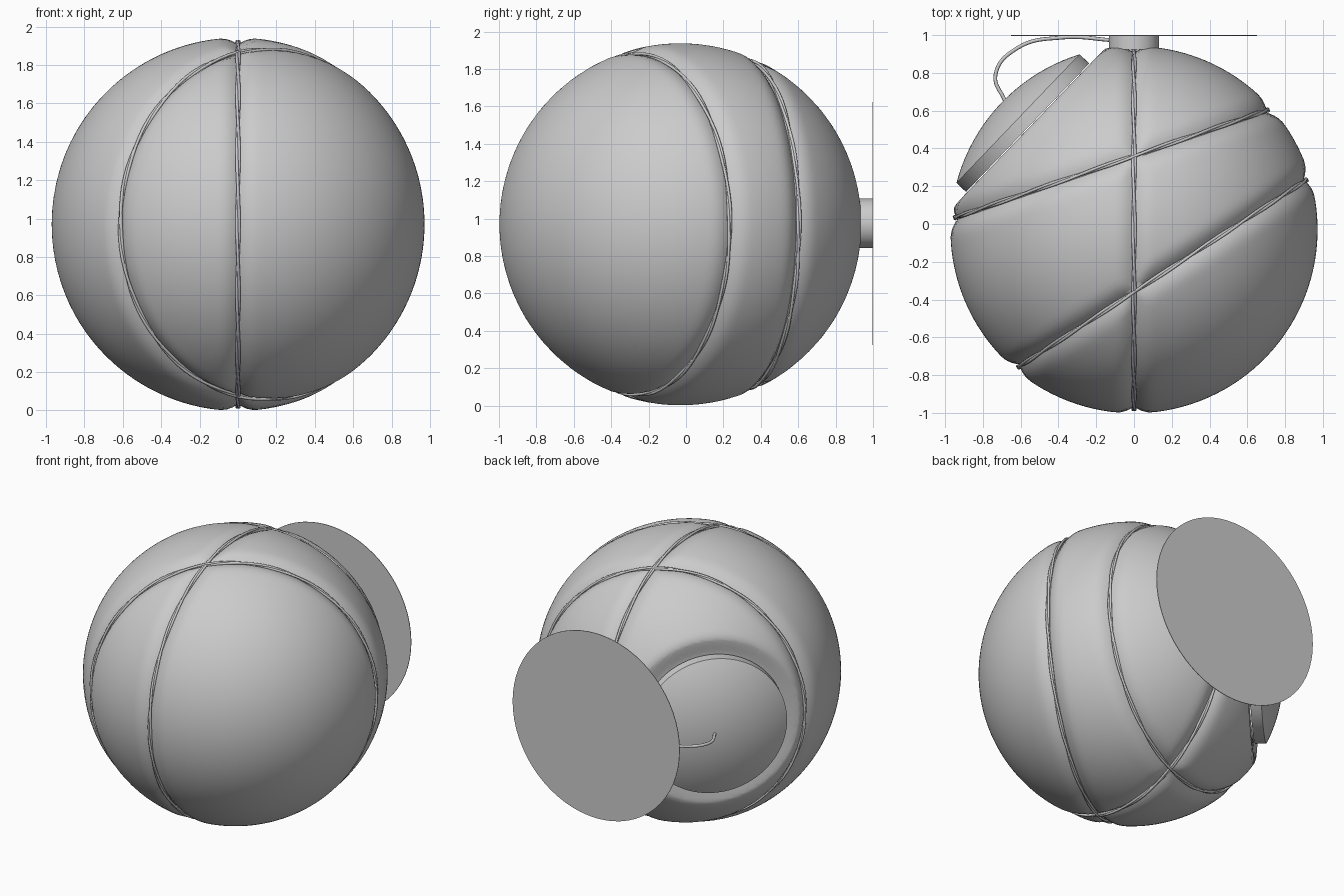
import bpy, bmesh, math
from mathutils import Vector

if "Cube" in bpy.data.objects:
    bpy.data.objects.remove(bpy.data.objects["Cube"])

C = Vector((0, -0.03, 0.97))      # ball centre
R = 0.972                          # ball radius
CAP_N = Vector((-0.72, 0.69, 0)).normalized()
GROOVE, CAP = 0.785, 0.85          # groove rim / cap edge distance along CAP_N


def vertical_plane(angle, y0):
    """Plane normal and distance from ball centre, for a line crossing x=0 at y0."""
    a = math.radians(angle)
    n = Vector((-math.sin(a), math.cos(a), 0))
    return n, (y0 - C.y) * math.cos(a)


PLANES = [(Vector((1, 0, 0)), 0.0), vertical_plane(19, 0.36), vertical_plane(33, -0.36)]


def sphere_bm(cuts):
    bm = bmesh.new()
    bmesh.ops.create_icosphere(bm, subdivisions=6, radius=R)
    for n, d in cuts:
        bmesh.ops.bisect_plane(bm, geom=bm.verts[:] + bm.edges[:] + bm.faces[:],
                               plane_co=n * d, plane_no=n, dist=1e-4)
    return bm


def finish(bm, name, angle=40):
    bm.normal_update()
    me = bpy.data.meshes.new(name)
    bm.to_mesh(me)
    bm.free()
    ob = bpy.data.objects.new(name, me)
    bpy.context.collection.objects.link(ob)
    shade(ob, angle)
    return ob


def shade(ob, angle):
    bpy.ops.object.select_all(action='DESELECT')
    ob.select_set(True)
    bpy.context.view_layer.objects.active = ob
    bpy.ops.object.shade_smooth_by_angle(angle=math.radians(angle))


def drop_faces(bm, test):
    bmesh.ops.delete(bm, geom=[f for f in bm.faces if test(f.calc_center_median().dot(CAP_N))],
                     context='FACES')


# Padded ball: pinched along the cords, with a rolled-in groove round the cap
bm = sphere_bm(PLANES + [(CAP_N, GROOVE), (CAP_N, CAP)])
drop_faces(bm, lambda d: d > CAP)
for v in bm.verts:
    p = v.co.copy()
    pinch = max(max(0, 1 - abs(p.dot(n) - d) / 0.10) ** 2 for n, d in PLANES)
    t = min(1, max(0, (p.dot(CAP_N) - GROOVE + 0.02) / (CAP - GROOVE + 0.02)))
    v.co = p.normalized() * (R - 0.035 * pinch - 0.09 * t * t * (3 - 2 * t)) + C
finish(bm, "padded_ball", 60)

# Round cap set in the groove, with a short wall round its edge
bm = sphere_bm([(CAP_N, CAP)])
drop_faces(bm, lambda d: d < CAP)
rim = [e for e in bm.edges if e.is_boundary]
ext = bmesh.ops.extrude_edge_only(bm, edges=rim)["geom"]
for v in ext:
    if isinstance(v, bmesh.types.BMVert):
        v.co -= CAP_N * 0.07
for v in bm.verts:
    v.co += C
bmesh.ops.recalc_face_normals(bm, faces=bm.faces)
finish(bm, "round_cap")


def tube(name, kind, pts, radius, cyclic=False):
    cu = bpy.data.curves.new(name, 'CURVE')
    cu.dimensions = '3D'
    cu.bevel_depth = radius
    cu.bevel_resolution = 2
    cu.use_fill_caps = True
    sp = cu.splines.new(kind)
    pts = [Vector(p) for p in pts]
    if kind == 'BEZIER':
        sp.bezier_points.add(len(pts) - 1)
        for b, p in zip(sp.bezier_points, pts):
            b.co = p
            b.handle_left_type = b.handle_right_type = 'AUTO'
    else:
        sp.points.add(len(pts) - 1)
        for b, p in zip(sp.points, pts):
            b.co = (*p, 1)
    sp.use_cyclic_u = cyclic
    ob = bpy.data.objects.new(name, cu)
    bpy.context.collection.objects.link(ob)


# Cords: two loosely twisted strands lying in each pinch
for i, (n, d) in enumerate(PLANES):
    side = n.cross(Vector((0, 0, 1)))
    for strand in range(2):
        pts = []
        for k in range(96):
            a = 2 * math.pi * k / 96
            w = 8 * a + strand * math.pi
            radial = side * math.cos(a) + Vector((0, 0, 1)) * math.sin(a)
            ring = math.sqrt(0.952 ** 2 - d * d)
            pts.append(C + n * (d + 0.006 * math.cos(w)) + radial * (ring + 0.005 * math.sin(w)))
        tube(f"cord_{i + 1}_strand_{strand + 1}", 'POLY', pts, 0.008, True)


def disc(name, radius, y0, y1):
    bpy.ops.mesh.primitive_cylinder_add(vertices=64, radius=radius, depth=y1 - y0,
                                        location=(0, (y0 + y1) / 2, 0.975),
                                        rotation=(math.pi / 2, 0, 0))
    ob = bpy.context.object
    ob.name = name
    shade(ob, 30)


# Wall plate and mounting hub behind the ball
disc("wall_plate", 0.65, 0.996, 1.0)
disc("mounting_hub", 0.133, 0.925, 0.997)

# Cable looping from the hub to the cap
tube("cable", 'BEZIER', [(-0.10, 0.972, 0.97), (-0.38, 0.987, 0.97), (-0.62, 0.93, 0.97),
                         (-0.733, 0.79, 0.97), (-0.68, 0.645, 0.97)], 0.01)
